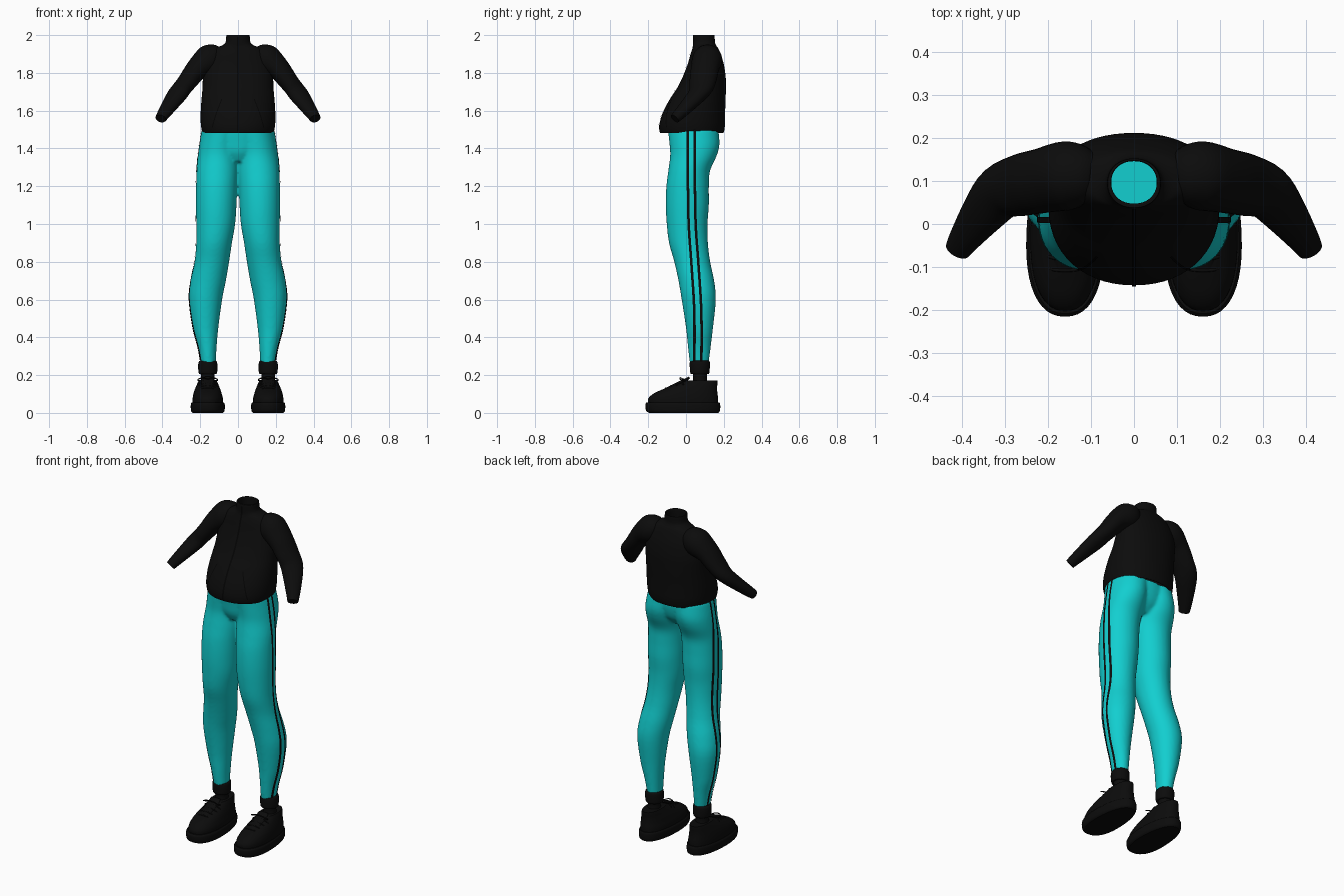
import bpy, bmesh, math
from mathutils import Vector

cube = bpy.data.objects.get("Cube")
if cube:
    bpy.data.objects.remove(cube)


def material(name, r, g, b):
    m = bpy.data.materials.new(name)
    m.use_nodes = True
    m.diffuse_color = (r, g, b, 1)
    node = m.node_tree.nodes["Principled BSDF"]
    node.inputs["Base Color"].default_value = (r, g, b, 1)
    node.inputs["Roughness"].default_value = 0.8
    return m


BLACK = material("soft black", 0.0035, 0.0035, 0.0035)
SEAM = material("deep black", 0.001, 0.001, 0.001)
TEAL = material("teal", 0.006, 0.62, 0.63)


def smooth_rows(rows, steps):
    """Catmull-Rom interpolation between rows of numbers."""
    out = []
    for i in range(len(rows) - 1):
        p0, p1, p2 = rows[max(i - 1, 0)], rows[i], rows[i + 1]
        p3 = rows[min(i + 2, len(rows) - 1)]
        for s in range(steps):
            t = s / steps
            out.append([b + 0.5 * t * (c - a + t * (2*a - 5*b + 4*c - d + t * (3*(b - c) + d - a)))
                        for a, b, c, d in zip(p0, p1, p2, p3)])
    return out + [list(rows[-1])]


def skin(bm, rings, caps):
    loops = [[bm.verts.new(p) for p in ring] for ring in rings]
    n = len(loops[0])
    for a, b in zip(loops, loops[1:]):
        for i in range(n):
            j = (i + 1) % n
            bm.faces.new((a[i], a[j], b[j], b[i]))
    if caps:
        bm.faces.new(loops[0][::-1])
        bm.faces.new(loops[-1])


def loft(bm, rows, steps=4, n=40, power=2.0, taper=0.0, caps=True, side=1):
    """Stack level rings given as (z, x0, x1, y0, y1)."""
    rings = []
    for z, x0, x1, y0, y1 in smooth_rows(rows, steps):
        ring = []
        for i in range(n):
            a = math.tau * i / n
            c, s = math.cos(a), math.sin(a)
            c = math.copysign(abs(c) ** (2 / power), c)
            s = math.copysign(abs(s) ** (2 / power), s)
            x = (x0 + x1) / 2 + (x1 - x0) / 2 * c * (1 - taper * s)
            ring.append((side * x, (y0 + y1) / 2 + (y1 - y0) / 2 * s, z))
        rings.append(ring)
    skin(bm, rings, caps)


def tube(bm, rows, steps=4, n=24):
    """Sweep ellipses along a path of (x, y, z, upright radius, level radius)."""
    rows = smooth_rows(rows, steps)
    pts = [Vector(r[:3]) for r in rows]
    rings = []
    for i, r in enumerate(rows):
        t = (pts[min(i + 1, len(pts) - 1)] - pts[max(i - 1, 0)]).normalized()
        h = Vector((0, 0, 1)).cross(t).normalized()
        v = t.cross(h)
        rings.append([pts[i] + v * r[3] * math.cos(math.tau * k / n) + h * r[4] * math.sin(math.tau * k / n)
                      for k in range(n)])
    skin(bm, rings, True)


def finish(bm, name, mat, mirror=False, angle=50):
    bmesh.ops.recalc_face_normals(bm, faces=bm.faces)
    me = bpy.data.meshes.new(name)
    bm.to_mesh(me)
    bm.free()
    me.materials.append(mat)
    ob = bpy.data.objects.new(name, me)
    bpy.context.collection.objects.link(ob)
    bpy.ops.object.select_all(action='DESELECT')
    ob.select_set(True)
    bpy.context.view_layer.objects.active = ob
    bpy.ops.object.shade_smooth_by_angle(angle=math.radians(angle))
    if mirror:
        ob.modifiers.new("mirror", 'MIRROR').use_mirror_merge = False
    return ob


def decal(name, path, width, axis, target, mat, mirror):
    """Thin strip along (across, z) points, laid onto the target along one axis."""
    bm = bmesh.new()
    rows = []
    for u, z in smooth_rows(path, 14):
        us = [u + width * (k / 2 - 0.5) for k in range(3)]
        rows.append([bm.verts.new((0.4, w, z) if axis == 'x' else (w, -0.4, z)) for w in us])
    for a, b in zip(rows, rows[1:]):
        for k in range(2):
            bm.faces.new((a[k], a[k + 1], b[k + 1], b[k]))
    ob = finish(bm, name, mat)
    wrap = ob.modifiers.new("lay on", 'SHRINKWRAP')
    wrap.target = target
    wrap.wrap_method = 'PROJECT'
    wrap.use_project_x = axis == 'x'
    wrap.use_project_y = axis == 'y'
    wrap.use_negative_direction = axis == 'x'
    wrap.use_positive_direction = axis == 'y'
    wrap.wrap_mode = 'ABOVE_SURFACE'
    wrap.offset = 0.003
    if mirror:
        ob.modifiers.new("mirror", 'MIRROR').use_mirror_merge = False


# Leggings: two legs and a pelvis fused into one smooth skin
LEG = [(.26, .118, .197, .02, .12), (.35, .113, .213, .01, .131), (.45, .104, .239, 0, .143),
       (.6, .084, .259, -.023, .158), (.7, .064, .25, -.04, .149), (.8, .047, .23, -.062, .128),
       (.9, .032, .221, -.09, .116), (1.0, .015, .221, -.102, .114), (1.1, .008, .223, -.107, .121),
       (1.2, .004, .222, -.104, .121), (1.28, 0, .219, -.094, .127), (1.36, -.004, .212, -.084, .162),
       (1.42, -.01, .205, -.087, .177), (1.5, -.02, .191, -.096, .172)]
PELVIS = [(1.33, -.09, .09, -.05, .1), (1.38, -.15, .15, -.076, .145),
          (1.44, -.185, .185, -.087, .165), (1.5, -.19, .19, -.096, .17)]
bm = bmesh.new()
for side in (1, -1):
    loft(bm, LEG, side=side)
loft(bm, PELVIS)
leggings = finish(bm, "leggings", TEAL)
remesh = leggings.modifiers.new("fuse", 'REMESH')
remesh.mode = 'VOXEL'
remesh.voxel_size = 0.008
remesh.use_smooth_shade = True
soften = leggings.modifiers.new("soften", 'SMOOTH')
soften.factor = 0.5
soften.iterations = 6

# Twin side stripes
for name, shift in (("front_stripe", 0), ("back_stripe", .036)):
    path = [(.010, 1.495), (.010, 1.25), (.014, 1.0), (.028, .8), (.042, .6), (.046, .45), (.045, .275)]
    decal(name, [(y + shift, z) for y, z in path], .013, 'x', leggings, BLACK, True)

# Jacket body with a standing collar that folds inside
BODY = [(1.5, .18, -.12, .185), (1.482, .187, -.137, .198), (1.52, .196, -.142, .206), (1.57, .198, -.13, .207),
        (1.62, .196, -.108, .208), (1.67, .192, -.08, .21), (1.72, .188, -.047, .211), (1.78, .185, -.017, .21),
        (1.85, .174, .01, .199), (1.9, .152, .024, .183), (1.93, .122, .034, .17), (1.945, .085, .037, .16),
        (1.962, .066, .037, .153), (1.996, .062, .037, .152), (2.0, .059, .04, .15),
        (1.996, .053, .047, .146), (1.95, .054, .046, .146)]
bm = bmesh.new()
loft(bm, [(z, -rx, rx, y0, y1) for z, rx, y0, y1 in BODY], n=56, power=2.15, caps=False)
jacket = finish(bm, "jacket_body", BLACK, angle=70)

# Zip and slanted pocket seams
decal("zip", [(0, 1.49), (0, 1.65), (0, 1.8), (0, 1.93), (0, 1.99)], .01, 'y', jacket, SEAM, False)
decal("pocket_seam", [(.135, 1.51), (.115, 1.58), (.085, 1.66)], .005, 'y', jacket, SEAM, True)

# Sleeves, bent at the elbow
bm = bmesh.new()
tube(bm, [(.09, .11, 1.905, .035, .045), (.115, .112, 1.895, .062, .066), (.155, .112, 1.87, .078, .08),
          (.215, .1, 1.822, .06, .075), (.262, .09, 1.762, .051, .072), (.308, .073, 1.703, .045, .064),
          (.35, .025, 1.645, .038, .052), (.395, -.037, 1.58, .03, .036), (.409, -.06, 1.558, .026, .03)])
finish(bm, "sleeves", BLACK, mirror=True)

# Socks: narrow ankle with a wide rolled cuff
bm = bmesh.new()
loft(bm, [(.13, .122, .2, .035, .115), (.2, .125, .196, .038, .11), (.208, .112, .207, .024, .122),
          (.24, .109, .211, .02, .126), (.268, .111, .209, .02, .126), (.277, .118, .2, .026, .12)], n=32)
finish(bm, "socks", BLACK, mirror=True)

# Shoe soles
bm = bmesh.new()
loft(bm, [(0, .08, .24, -.195, .17), (.012, .072, .248, -.211, .18), (.045, .071, .249, -.215, .181),
          (.056, .077, .243, -.208, .176)], n=48, power=2.3, taper=.1)
finish(bm, "soles", BLACK, mirror=True, angle=35)

# Shoe uppers, sloping from ankle opening down to toe
bm = bmesh.new()
loft(bm, [(.045, .08, .24, -.2, .17), (.075, .08, .24, -.2, .17), (.1, .086, .236, -.175, .167),
          (.12, .092, .23, -.135, .165), (.14, .1, .222, -.085, .165), (.16, .108, .213, -.03, .167),
          (.172, .113, .207, -.005, .167)], n=48, power=2.3, taper=.06)
finish(bm, "shoe_uppers", BLACK, mirror=True, angle=40)

# Tongues
bm = bmesh.new()
tube(bm, [(.16, -.11, .122, .008, .025), (.16, -.05, .15, .01, .032), (.16, .0, .175, .009, .034),
          (.16, .018, .188, .005, .03)], n=16)
finish(bm, "tongues", BLACK, mirror=True)

# Laces: crossing bars and a loose bow
bm = bmesh.new()
for i in range(4):
    y, z = -.025 - .027 * i, .166 - .0125 * i
    tube(bm, [(.108, y + .012, z - .018, .004, .004), (.135, y, z, .004, .004),
              (.185, y, z, .004, .004), (.212, y + .012, z - .018, .004, .004)], n=8)
for d in (1, -1):
    tube(bm, [(.16 + d * x, y, z, .003, .003) for x, y, z in
              ((0, -.015, .178), (.025, -.03, .186), (.05, -.03, .178), (.045, -.012, .17), (0, -.012, .178))], n=8)
finish(bm, "laces", BLACK, mirror=True)
